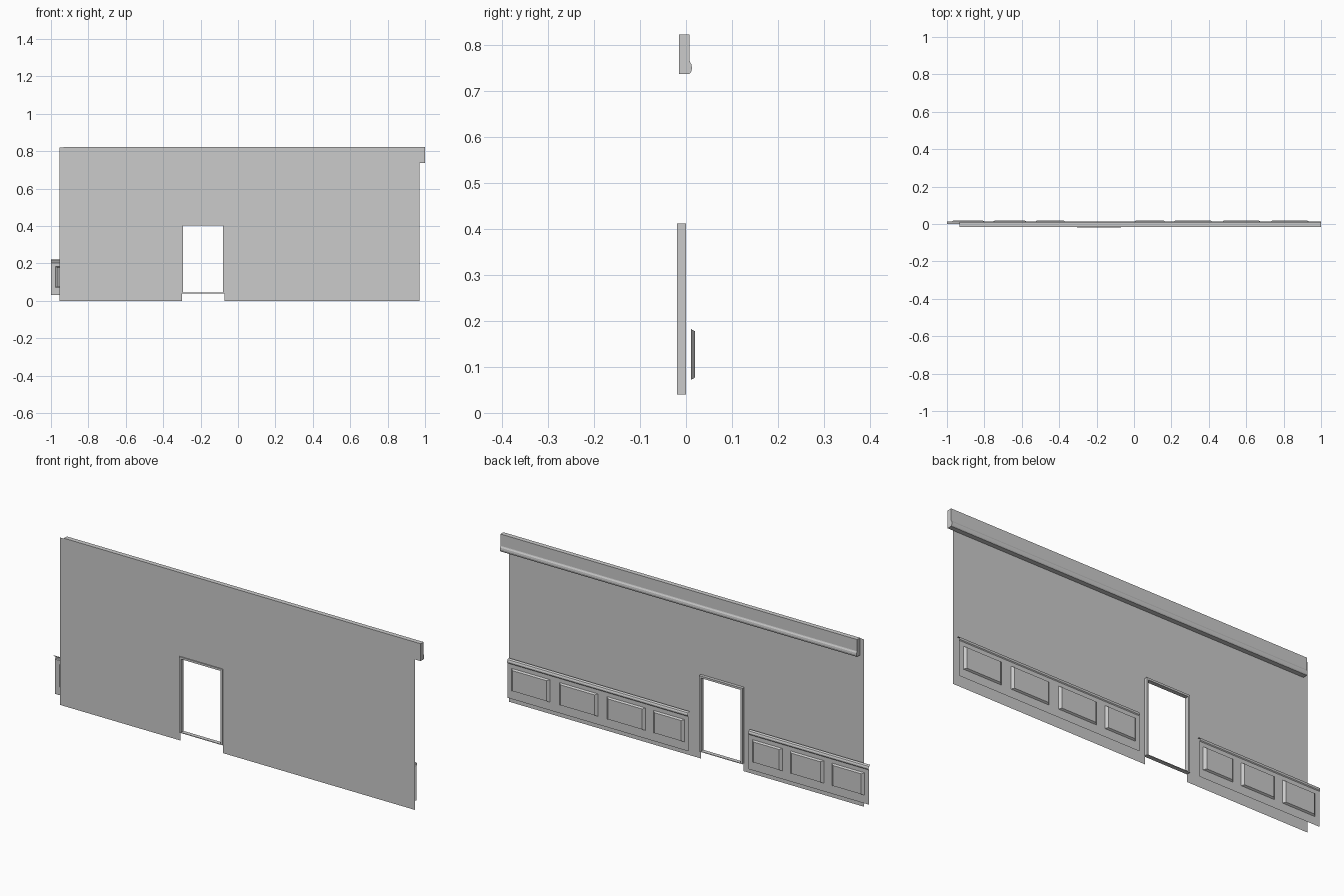
import bpy, bmesh

if "Cube" in bpy.data.objects:
    bpy.data.objects.remove(bpy.data.objects["Cube"])

DOOR_L, DOOR_R, DOOR_TOP = -0.30, -0.072, 0.407
WALL_Y, PANEL_Y = -0.015, 0.011


def finish(name, bm, merge=True):
    if merge:
        bmesh.ops.remove_doubles(bm, verts=bm.verts[:], dist=1e-5)
    me = bpy.data.meshes.new(name)
    bm.to_mesh(me)
    bm.free()
    ob = bpy.data.objects.new(name, me)
    bpy.context.collection.objects.link(ob)
    return ob


def rect(bm, x0, x1, z0, z1, y, back=False):
    pts = [(x0, y, z0), (x1, y, z0), (x1, y, z1), (x0, y, z1)]
    if back:
        pts.reverse()
    return bm.faces.new([bm.verts.new(p) for p in pts])


def sweep(bm, profile, x0, x1, closed=False):
    # run a (y, z) profile along x, with end caps when closed
    a = [bm.verts.new((x0, y, z)) for y, z in profile]
    b = [bm.verts.new((x1, y, z)) for y, z in profile]
    n = len(profile)
    for i in range(n if closed else n - 1):
        j = (i + 1) % n
        bm.faces.new((a[i], b[i], b[j], a[j]))
    if closed:
        bm.faces.new(a)
        bm.faces.new(b[::-1])
        bmesh.ops.recalc_face_normals(bm, faces=bm.faces[:])


# Wall sheet with doorway
bm = bmesh.new()
for x0, x1, z0, z1 in [(-0.955, DOOR_L, 0, DOOR_TOP), (DOOR_R, 0.97, 0, DOOR_TOP),
                       (-0.955, DOOR_L, DOOR_TOP, 0.82), (DOOR_L, DOOR_R, DOOR_TOP, 0.82),
                       (DOOR_R, 0.97, DOOR_TOP, 0.82)]:
    rect(bm, x0, x1, z0, z1, WALL_Y)
finish("wall", bm)

# Crown moulding with rounded bead along its lower back edge
bm = bmesh.new()
sweep(bm, [(-0.015, 0.737), (0.008, 0.737), (0.011, 0.741), (0.013, 0.748),
           (0.012, 0.757), (0.009, 0.762), (0.008, 0.765), (0.008, 0.822),
           (-0.015, 0.822)], -0.933, 1.0, closed=True)
finish("crown_moulding", bm)


def wainscot(name, x0, x1, panels):
    # Backing sheet split into cells, with the panel cells raised
    bm = bmesh.new()
    xs = [x0] + [x for p in panels for x in p] + [x1]
    zs = [0.032, 0.072, 0.182, 0.202]
    raised = []
    for i in range(len(xs) - 1):
        for j in range(3):
            f = rect(bm, xs[i], xs[i + 1], zs[j], zs[j + 1], PANEL_Y, back=True)
            if i % 2 == 1 and j == 1:
                raised.append(f)
    bmesh.ops.remove_doubles(bm, verts=bm.verts[:], dist=1e-5)
    bmesh.ops.inset_individual(bm, faces=raised, thickness=0.007, depth=0.0)
    for f in raised:
        cx = f.calc_center_median().x
        for v in f.verts:
            v.co.y = 0.02
            v.co.x += 0.007 if v.co.x < cx else -0.007
    finish(name, bm)

    # Chair rail on top
    bm = bmesh.new()
    sweep(bm, [(PANEL_Y, 0.202), (0.014, 0.206), (0.014, 0.212), (0.011, 0.219),
               (0.006, 0.222), (-0.001, 0.222)], x0, x1)
    finish(name + "_chair_rail", bm)


wainscot("wainscot_long", -0.02, 0.96,
         [(0.0, 0.168), (0.212, 0.42), (0.47, 0.678), (0.73, 0.937)])
wainscot("wainscot_short", -1.0, -0.347,
         [(-0.975, -0.798), (-0.755, -0.573), (-0.53, -0.367)])

# Door frame: two jambs, head and thin sill
bm = bmesh.new()
for x0, x1, z0, z1 in [(-0.305, -0.295, 0.04, 0.412), (-0.08, -0.07, 0.04, 0.412),
                       (-0.295, -0.08, 0.402, 0.412), (-0.295, -0.08, 0.04, 0.043)]:
    sweep(bm, [(-0.02, z0), (0.0, z0), (0.0, z1), (-0.02, z1)], x0, x1, closed=True)
finish("door_frame", bm, merge=False)
